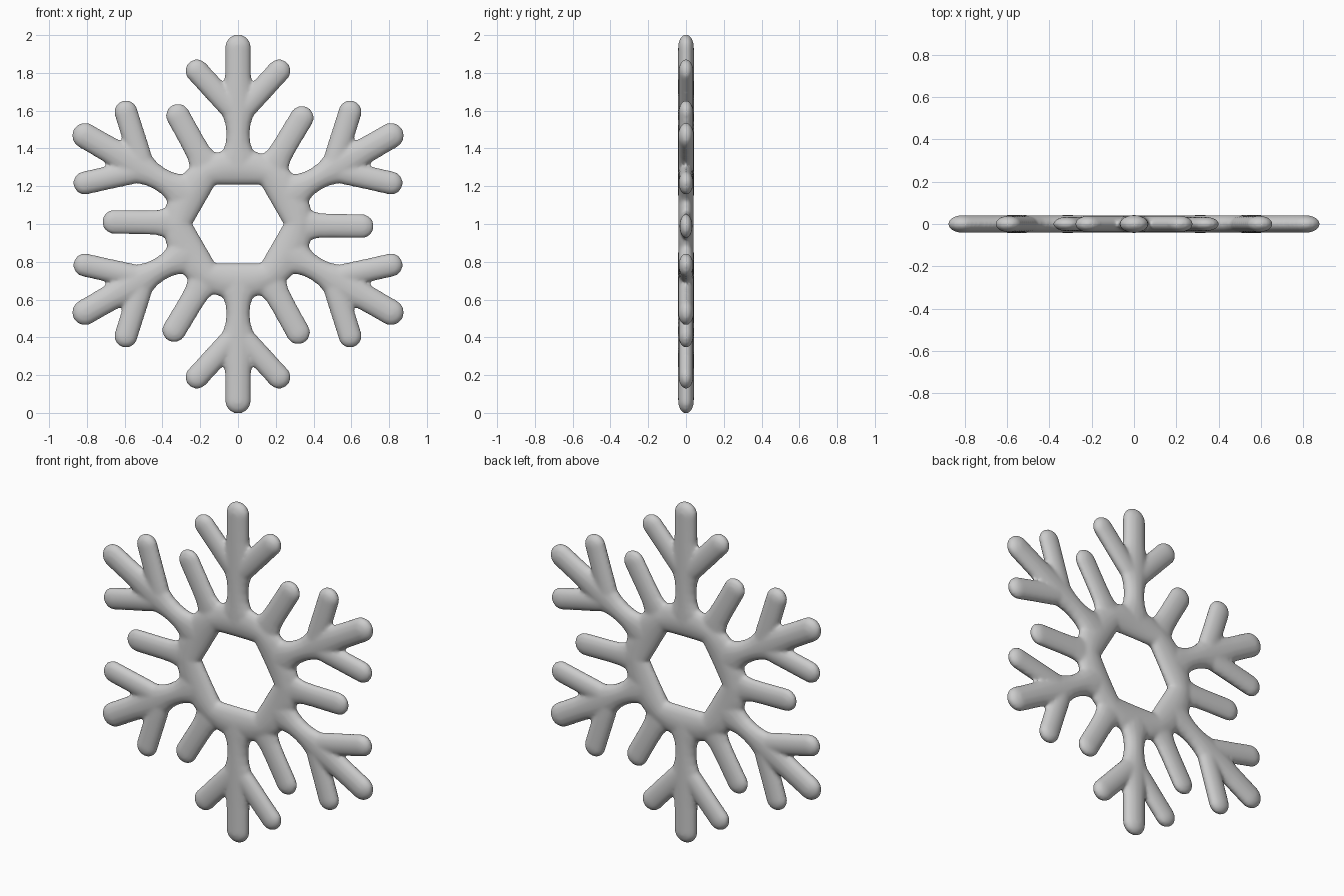
import bpy, bmesh
from math import sin, cos, pi, radians, hypot

if "Cube" in bpy.data.objects:
    bpy.data.objects.remove(bpy.data.objects["Cube"])

SEG = 20
bm = bmesh.new()


def skin(loops, closed=False):
    """Bridge loops of points into a tube."""
    rings = [[bm.verts.new(p) for p in loop] for loop in loops]
    n = len(rings)
    for i in range(n if closed else n - 1):
        a, b = rings[i], rings[(i + 1) % n]
        for j in range(SEG):
            k = (j + 1) % SEG
            bm.faces.new((a[j], a[k], b[k], b[j]))
    if not closed:
        bm.faces.new(rings[0][::-1])
        bm.faces.new(rings[-1])


def limb(start, end, profile, depth, turn):
    """Flattened rod with a rounded tip; profile = (distance, half width)."""
    length = hypot(end[0] - start[0], end[1] - start[1])
    dx, dz = (end[0] - start[0]) / length, (end[1] - start[1]) / length
    w = profile[-1][1]
    sections = [(t, hw, depth) for t, hw in profile]
    for k in range(8):
        a = k / 7 * pi / 2 * 0.97
        sections.append((length - w + w * sin(a), w * cos(a), depth * cos(a)))
    loops = []
    for t, hw, hd in sections:
        loop = []
        for j in range(SEG):
            a = 2 * pi * j / SEG
            u = hw * cos(a)
            x, z = start[0] + dx * t - dz * u, start[1] + dz * t + dx * u
            loop.append((x * cos(turn) - z * sin(turn), hd * sin(a),
                         x * sin(turn) + z * cos(turn) + 1))
        loops.append(loop)
    skin(loops)


# Central ring: hexagonal hole, round outside
ring = []
for i in range(96):
    deg = i * 3.75
    inner = 0.208 / cos(radians(deg % 60 - 30))
    mid, half = (0.395 + inner) / 2, (0.395 - inner) / 2
    a = radians(deg)
    ring.append([((mid + half * cos(b)) * cos(a), 0.041 * sin(b),
                  (mid + half * cos(b)) * sin(a) + 1)
                 for b in (2 * pi * j / SEG for j in range(SEG))])
skin(ring, closed=True)

for i in range(6):
    turn = i * pi / 3
    # Long arm, flared where it meets the ring and the branches
    limb((0, 0.3), (0, 1.004),
         [(0, 0.10), (0.06, 0.10), (0.09, 0.08), (0.13, 0.066), (0.18, 0.062),
          (0.23, 0.068), (0.28, 0.085), (0.34, 0.09), (0.42, 0.078), (0.48, 0.07), (0.56, 0.069)],
         0.042, turn)
    # Two side branches
    for s in (-1, 1):
        limb((0, 0.575), (s * 0.259, 0.856),
             [(0, 0.062), (0.1, 0.063), (0.2, 0.062)], 0.039, turn)
    # Short spoke between arms
    limb((0, 0.3), (0, 0.72),
         [(0, 0.10), (0.06, 0.095), (0.09, 0.078), (0.13, 0.067), (0.2, 0.064), (0.3, 0.064)],
         0.034, turn + radians(29))

bmesh.ops.recalc_face_normals(bm, faces=bm.faces)
mesh = bpy.data.meshes.new("snowflake")
bm.to_mesh(mesh)
bm.free()
flake = bpy.data.objects.new("snowflake", mesh)
bpy.context.collection.objects.link(flake)

# Fuse the parts and soften the joints
fuse = flake.modifiers.new("fuse", 'REMESH')
fuse.mode = 'VOXEL'
fuse.voxel_size = 0.01
fuse.use_smooth_shade = True
soft = flake.modifiers.new("soften", 'SMOOTH')
soft.factor = 0.5
soft.iterations = 6
